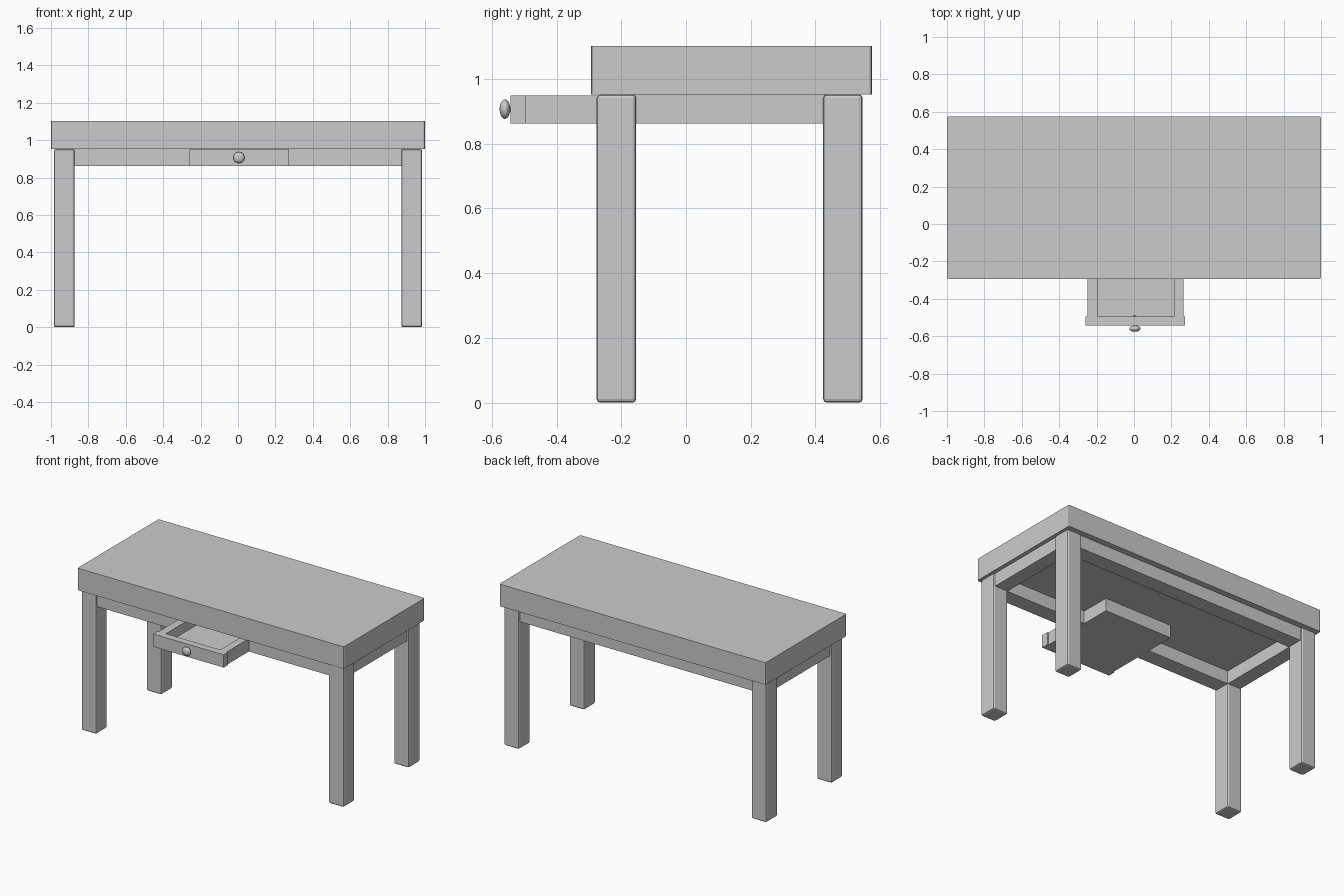
import bpy, bmesh, math
from mathutils import Matrix

if "Cube" in bpy.data.objects:
    bpy.data.objects.remove(bpy.data.objects["Cube"])

grey = bpy.data.materials.new("plain grey")
grey.diffuse_color = (0.6, 0.6, 0.6, 1)
grey.use_nodes = True
grey.node_tree.nodes["Principled BSDF"].inputs["Base Color"].default_value = grey.diffuse_color


def finish(name, bm):
    me = bpy.data.meshes.new(name)
    bm.to_mesh(me)
    bm.free()
    me.materials.append(grey)
    ob = bpy.data.objects.new(name, me)
    bpy.context.collection.objects.link(ob)
    return ob


def box(name, x, y, z, bevel=0.0, vertical_only=False, segments=2):
    """Box from (min, max) ranges, with optional rounded edges."""
    bm = bmesh.new()
    bmesh.ops.create_cube(bm, size=1)
    for v in bm.verts:
        v.co = [r[0] if c < 0 else r[1] for c, r in zip(v.co, (x, y, z))]
    if bevel:
        edges = [e for e in bm.edges if not vertical_only
                 or abs(e.verts[0].co.z - e.verts[1].co.z) > 0.01]
        bmesh.ops.bevel(bm, geom=edges, offset=bevel, segments=segments,
                        profile=0.5, affect='EDGES', clamp_overlap=True)
    return finish(name, bm)


TOP, UNDER, RAIL = 1.102, 0.952, 0.863

# Table top
box("table_top", (-1, 1), (-0.293, 0.575), (UNDER, TOP), 0.01, True)

# Legs and side rails
for side, s in (("left", -1), ("right", 1)):
    xr = sorted((s * 0.873, s * 0.985))
    for end, y in (("front", (-0.276, -0.154)), ("back", (0.424, 0.546))):
        box(f"{end}_{side}_leg", xr, y, (0, UNDER), 0.011)
    box(f"{side}_rail", sorted((s * 0.875, s * 0.973)), (-0.16, 0.43), (RAIL, UNDER))

# Back rail, and front rail split around the drawer
box("back_rail", (-0.88, 0.88), (0.426, 0.534), (RAIL, UNDER))
box("front_left_rail", (-0.88, -0.25), (-0.264, -0.156), (RAIL, UNDER))
box("front_right_rail", (0.266, 0.88), (-0.264, -0.156), (RAIL, UNDER))

# Drawer, pulled open
DZ = (0.8625, 0.949)
box("drawer_front", (-0.258, 0.273), (-0.543, -0.495), DZ)
box("drawer_left_side", (-0.249, -0.195), (-0.495, 0.05), DZ)
box("drawer_right_side", (0.213, 0.265), (-0.495, 0.05), DZ)
box("drawer_back", (-0.195, 0.213), (0.0, 0.05), DZ)
box("drawer_bottom", (-0.195, 0.213), (-0.495, 0.0), (0.8625, 0.882))

# Round flattened knob on a thin pin through the drawer front
KX, KZ = 0.005, 0.907
bm = bmesh.new()
bmesh.ops.create_uvsphere(bm, u_segments=24, v_segments=12, radius=1,
                          matrix=Matrix.Translation((KX, -0.5595, KZ))
                          @ Matrix.Rotation(math.pi / 2, 4, 'X')
                          @ Matrix.Diagonal((0.03, 0.03, 0.0165, 1)))
for f in bm.faces:
    f.smooth = True
finish("knob", bm)

bm = bmesh.new()
bmesh.ops.create_cone(bm, cap_ends=True, segments=12, radius1=0.007, radius2=0.007,
                      depth=0.07,
                      matrix=Matrix.Translation((KX, -0.523, KZ))
                      @ Matrix.Rotation(math.pi / 2, 4, 'X'))
finish("knob_pin", bm)
